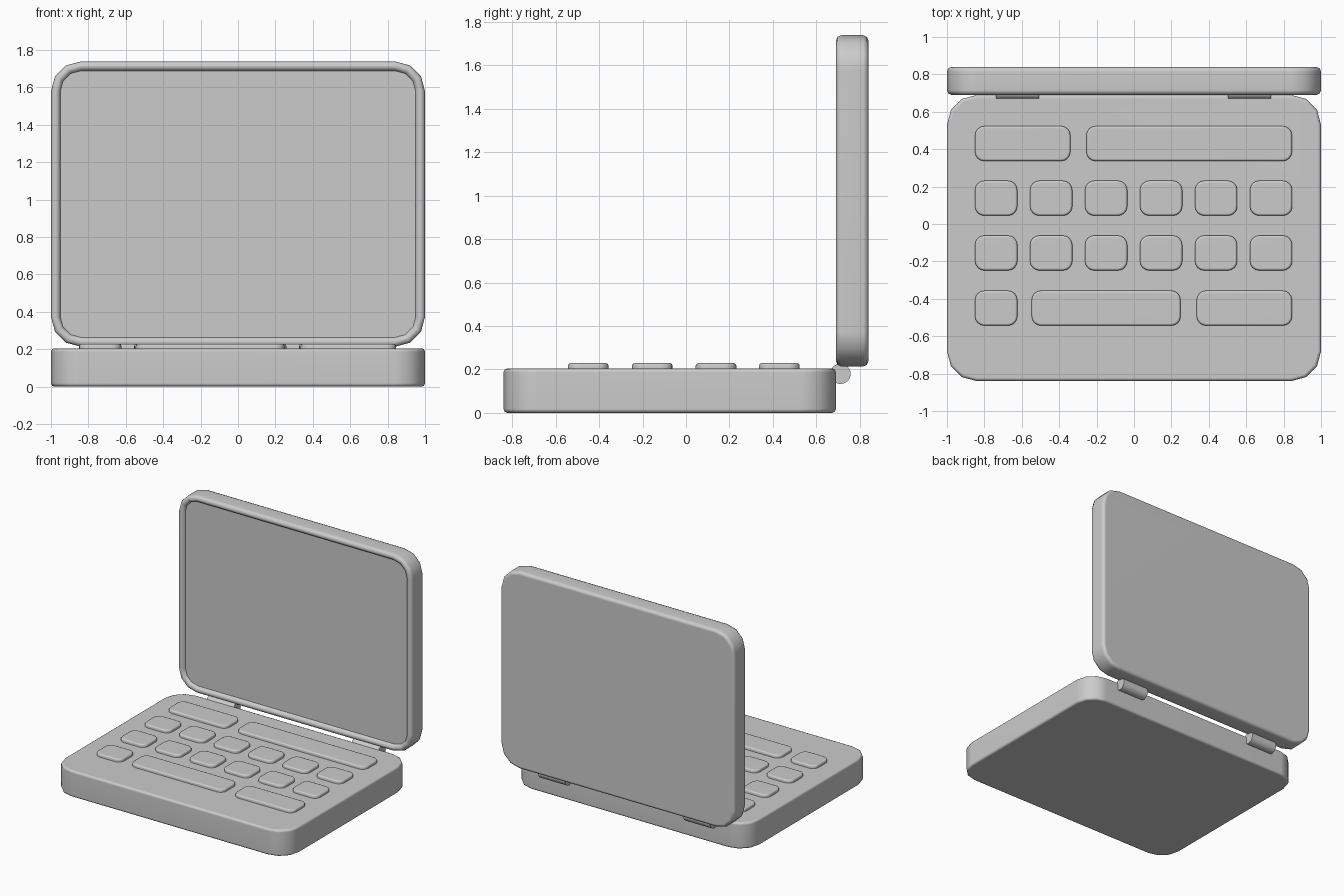
import bpy
import bmesh
from math import sin, cos, pi, radians
from mathutils import Matrix

if "Cube" in bpy.data.objects:
    bpy.data.objects.remove(bpy.data.objects["Cube"], do_unlink=True)

grey = bpy.data.materials.new("plain grey")
grey.use_nodes = True
grey.diffuse_color = (0.6, 0.6, 0.6, 1)
grey.node_tree.nodes["Principled BSDF"].inputs["Base Color"].default_value = (0.6, 0.6, 0.6, 1)


def finish(name, bm, matrix):
    """Turn a bmesh into a smooth object with sharp edges kept."""
    bmesh.ops.recalc_face_normals(bm, faces=bm.faces)
    bm.transform(matrix)
    mesh = bpy.data.meshes.new(name)
    bm.to_mesh(mesh)
    bm.free()
    mesh.materials.append(grey)
    obj = bpy.data.objects.new(name, mesh)
    bpy.context.collection.objects.link(obj)
    bpy.ops.object.select_all(action="DESELECT")
    obj.select_set(True)
    bpy.context.view_layer.objects.active = obj
    bpy.ops.object.shade_smooth_by_angle(angle=radians(50))
    weighted = obj.modifiers.new("clean flats", "WEIGHTED_NORMAL")
    weighted.keep_sharp = True
    return obj


def soft_edge(bevel, height, rise):
    """Quarter-round (inset, height) steps, going up to or down from a flat."""
    steps = [(bevel * (1 - cos(a)), bevel * (1 - sin(a))) for a in (0, pi / 4, pi / 2)]
    if rise:
        return [(i, height - d) for i, d in steps]
    return [(i, height + d) for i, d in reversed(steps)]


def slab(name, width, depth, radius, steps, matrix, segments=3):
    """Rounded rectangle outline lofted through (inset, height) steps."""
    bm = bmesh.new()
    rings = []
    for inset, z in steps:
        r = radius - inset
        ring = []
        for q, (sx, sy) in enumerate(((1, 1), (-1, 1), (-1, -1), (1, -1))):
            for k in range(segments + 1):
                a = (q + k / segments) * pi / 2
                ring.append(bm.verts.new((sx * (width / 2 - radius) + r * cos(a),
                                          sy * (depth / 2 - radius) + r * sin(a), z)))
        rings.append(ring)
    n = len(rings[0])
    for low, high in zip(rings, rings[1:]):
        for i in range(n):
            j = (i + 1) % n
            bm.faces.new((low[i], low[j], high[j], high[i]))
    bm.faces.new(rings[0][::-1])
    bm.faces.new(rings[-1])
    return finish(name, bm, matrix)


# Base body
base_top = 0.205
slab("base", 2, 1.53, 0.16,
     soft_edge(0.018, 0, False) + soft_edge(0.018, base_top, True),
     Matrix.Translation((0, -0.075, 0)))

# Lid with a rounded rim around a recessed screen
lid_steps = soft_edge(0.025, 0, False) + soft_edge(0.025, 0.15, True)
lid_steps += [(0.043, 0.143), (0.05, 0.125)]
slab("lid_with_screen", 2, 1.525, 0.16, lid_steps,
     Matrix.Translation((0, 0.84, 0.976)) @ Matrix.Rotation(pi / 2, 4, "X"))

# Keys: each row is a centre line and a list of left and right ends
small = [(-0.85 + 0.294 * i, -0.624 + 0.294 * i) for i in range(6)]
rows = [
    ("top", 0.43, [(-0.85, -0.34), (-0.255, 0.845)]),
    ("upper", 0.138, small),
    ("lower", -0.155, small),
    ("bottom", -0.45, [small[0], (-0.547, 0.249), (0.335, 0.845)]),
]
for row, y, keys in rows:
    for number, (x0, x1) in enumerate(keys, 1):
        slab(f"{row}_key_{number}", x1 - x0, 0.187, 0.05,
             [(0, -0.01)] + soft_edge(0.012, 0.024, True),
             Matrix.Translation(((x0 + x1) / 2, y, base_top)), segments=4)

# Hinge barrels
for side, x in (("right", -0.622), ("left", 0.617)):
    bm = bmesh.new()
    bmesh.ops.create_cone(bm, cap_ends=True, segments=24, radius1=0.047,
                          radius2=0.047, depth=0.23)
    finish(f"{side}_hinge", bm,
           Matrix.Translation((x, 0.711, 0.18)) @ Matrix.Rotation(pi / 2, 4, "Y"))
